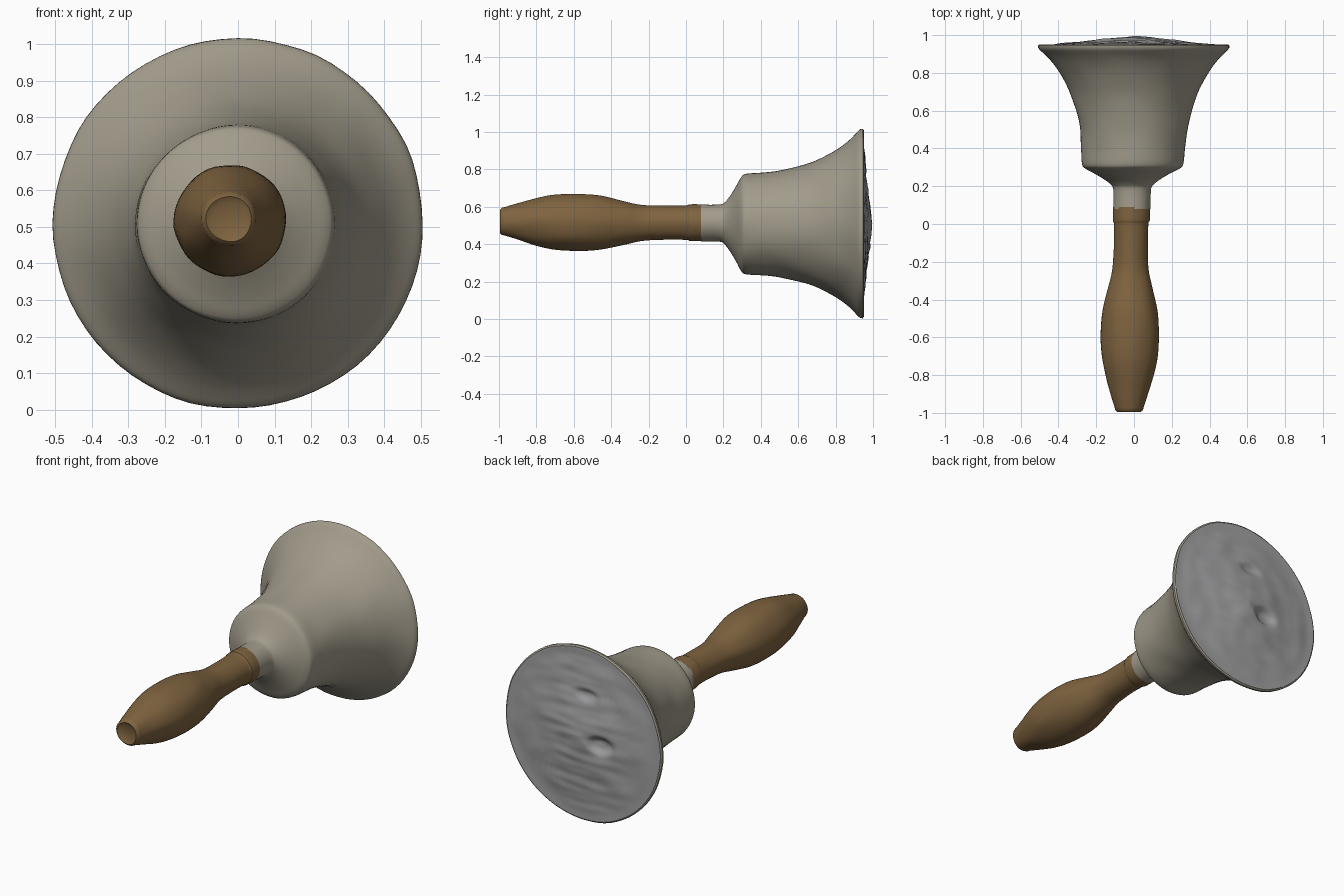
import bpy, bmesh, math
from mathutils import Vector, noise

if "Cube" in bpy.data.objects:
    bpy.data.objects.remove(bpy.data.objects["Cube"])


def material(name, rgb):
    m = bpy.data.materials.new(name)
    m.diffuse_color = (*rgb, 1)
    m.use_nodes = True
    m.node_tree.nodes["Principled BSDF"].inputs["Base Color"].default_value = m.diffuse_color
    return m


def smooth_profile(pts, steps=4):
    """Catmull-Rom through rows of (y, radius, centre x, centre z)."""
    p = [Vector(q) for q in pts]
    out = []
    for i in range(len(p) - 1):
        a, b, c, d = p[max(i - 1, 0)], p[i], p[i + 1], p[min(i + 2, len(p) - 1)]
        for k in range(steps):
            t = k / steps
            out.append(0.5 * (2 * b + (c - a) * t + (2 * a - 5 * b + 4 * c - d) * t * t
                              + (3 * b - a - 3 * c + d) * t ** 3))
    return out + [p[-1]]


def lathe(name, rows, mat, sides=64, shape=None, angle=40, cap_start=False, cap_end=False):
    """Sweep circles along y; shape(point) nudges each vertex."""
    bm = bmesh.new()
    rings = []
    for y, r, cx, cz in rows:
        ring = []
        for i in range(sides):
            a = 2 * math.pi * i / sides
            co = Vector((cx + r * math.cos(a), y, cz + r * math.sin(a)))
            if shape:
                co = shape(co, Vector((math.cos(a), 0, math.sin(a))))
            ring.append(bm.verts.new(co))
        rings.append(ring)
    for A, B in zip(rings, rings[1:]):
        for i in range(sides):
            j = (i + 1) % sides
            bm.faces.new((A[i], A[j], B[j], B[i]))
    if cap_start:
        bm.faces.new(rings[0])
    if cap_end:
        bm.faces.new(rings[-1])
    bmesh.ops.recalc_face_normals(bm, faces=bm.faces)
    me = bpy.data.meshes.new(name)
    bm.to_mesh(me)
    bm.free()
    ob = bpy.data.objects.new(name, me)
    bpy.context.collection.objects.link(ob)
    me.materials.append(mat)
    bpy.ops.object.select_all(action='DESELECT')
    ob.select_set(True)
    bpy.context.view_layer.objects.active = ob
    bpy.ops.object.shade_smooth_by_angle(angle=math.radians(angle))
    return ob


wood = material("wood", (0.21, 0.125, 0.05))
metal = material("cast_metal", (0.36, 0.33, 0.26))
grey = material("mouth_grey", (0.36, 0.36, 0.37))


# Turned wooden handle, with slight hand-worn unevenness
def worn(co, out):
    return co + out * 0.004 * noise.noise(Vector((co.x * 14, co.y * 5, co.z * 14)))


handle_rows = [(-0.985, 0.045, -0.025, 0.522), (-0.995, 0.062, -0.025, 0.522),
               (-0.985, 0.073, -0.025, 0.522)]
handle_rows += smooth_profile([
    (-0.97, 0.076, -0.025, 0.522), (-0.90, 0.098, -0.025, 0.521),
    (-0.80, 0.127, -0.024, 0.519), (-0.70, 0.147, -0.023, 0.518),
    (-0.58, 0.153, -0.022, 0.517), (-0.46, 0.145, -0.021, 0.515),
    (-0.34, 0.118, -0.019, 0.514), (-0.24, 0.095, -0.018, 0.513),
    (-0.12, 0.089, -0.017, 0.515), (0.00, 0.091, -0.016, 0.515),
    (0.02, 0.097, -0.014, 0.515), (0.09, 0.098, -0.013, 0.514)])
lathe("handle", handle_rows, wood, 48, worn, cap_start=True)


# Bell body: socket, shoulder, waist and flared lip
def cast(co, out):
    return co + out * 0.004 * noise.noise(co * 7)


bell_rows = smooth_profile([
    (0.08, 0.098, -0.013, 0.514), (0.18, 0.100, -0.012, 0.513),
    (0.21, 0.116, -0.011, 0.511), (0.24, 0.155, -0.010, 0.509),
    (0.27, 0.206, -0.009, 0.509), (0.295, 0.252, -0.008, 0.508),
    (0.32, 0.269, -0.007, 0.508), (0.40, 0.275, -0.004, 0.508),
    (0.50, 0.286, 0, 0.509), (0.60, 0.307, 0, 0.509),
    (0.70, 0.341, 0, 0.509), (0.80, 0.393, 0, 0.509),
    (0.87, 0.444, 0, 0.509), (0.92, 0.496, 0, 0.509)])
bell_rows += [(0.932, 0.506, 0, 0.509), (0.945, 0.507, 0, 0.509), (0.951, 0.499, 0, 0.509)]
lathe("bell_body", bell_rows, metal, 72, cast)


# Closed mouth: shallow rough dome with grain and two torn dents
def rough(co, out):
    x, z = co.x, co.z - 0.509
    edge = max(0, 1 - math.hypot(x, z) / 0.5)
    fade = min(1, edge * 5)
    co.y += fade * 0.006 * noise.noise(Vector((x * 5, 0, z * 26)))
    co.y += fade * 0.006 * noise.noise(Vector((x * 9, 3, z * 9)))
    for dx, dz, w, h, depth in ((-0.13, -0.03, 0.07, 0.045, 0.03),
                                (-0.03, 0.24, 0.06, 0.03, 0.02)):
        d = ((x - dx) / w) ** 2 + ((z - dz) / h) ** 2
        co.y -= depth * math.exp(-d * d)
    return co


mouth_rows = []
for k in range(41):
    r = 0.501 * (1 - k / 40) + 0.002
    y = 0.946 + 0.05 * max(0, 1 - r / 0.46) ** 1.1
    mouth_rows.append((y, r, 0, 0.509))
lathe("bell_mouth", mouth_rows, grey, 72, rough, cap_end=True)
